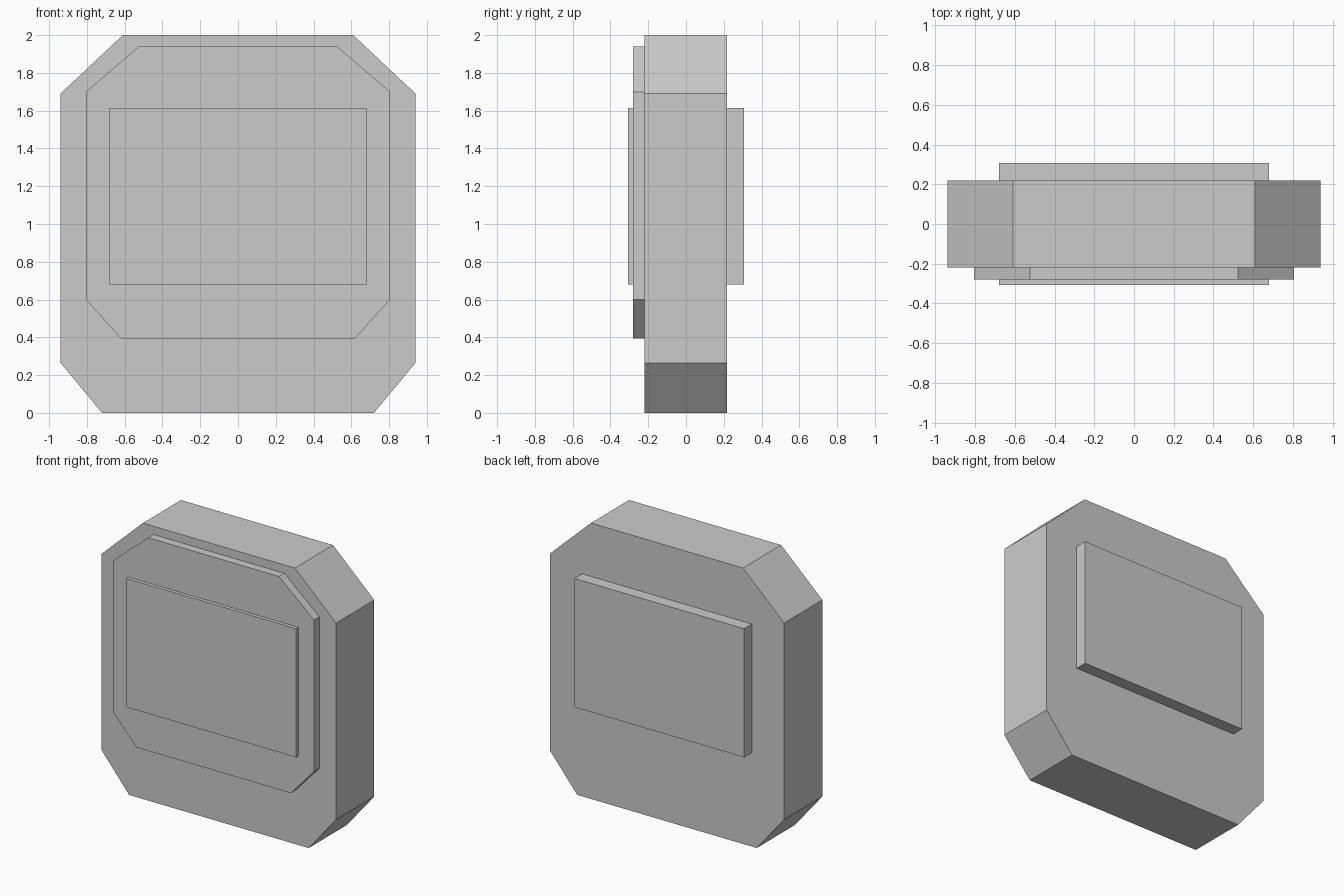
import bpy
import bmesh

if "Cube" in bpy.data.objects:
    bpy.data.objects.remove(bpy.data.objects["Cube"])


def extruded_profile(name, half, y_front, y_back):
    """Mirror a right-hand (x, z) outline about x = 0 and extrude it along y."""
    outline = half + [(-x, z) for x, z in reversed(half)]
    bm = bmesh.new()
    face = bm.faces.new([bm.verts.new((x, y_front, z)) for x, z in outline])
    result = bmesh.ops.extrude_face_region(bm, geom=[face])
    for item in result["geom"]:
        if isinstance(item, bmesh.types.BMVert):
            item.co.y = y_back
    bmesh.ops.recalc_face_normals(bm, faces=bm.faces)
    mesh = bpy.data.meshes.new(name)
    bm.to_mesh(mesh)
    bm.free()
    obj = bpy.data.objects.new(name, mesh)
    bpy.context.collection.objects.link(obj)
    return obj


# Thick slab with clipped corners
extruded_profile("body", [(0.72, 0.0), (0.94, 0.265), (0.94, 1.69), (0.61, 2.0)],
                 -0.219, 0.218)

# Thin raised plate on the front
extruded_profile("front_plate", [(0.62, 0.395), (0.805, 0.6), (0.805, 1.7), (0.525, 1.94)],
                 -0.28, -0.219)

# Rectangular block passing through, showing as a panel on both faces
extruded_profile("centre_panel", [(0.68, 0.68), (0.68, 1.613)], -0.306, 0.306)
